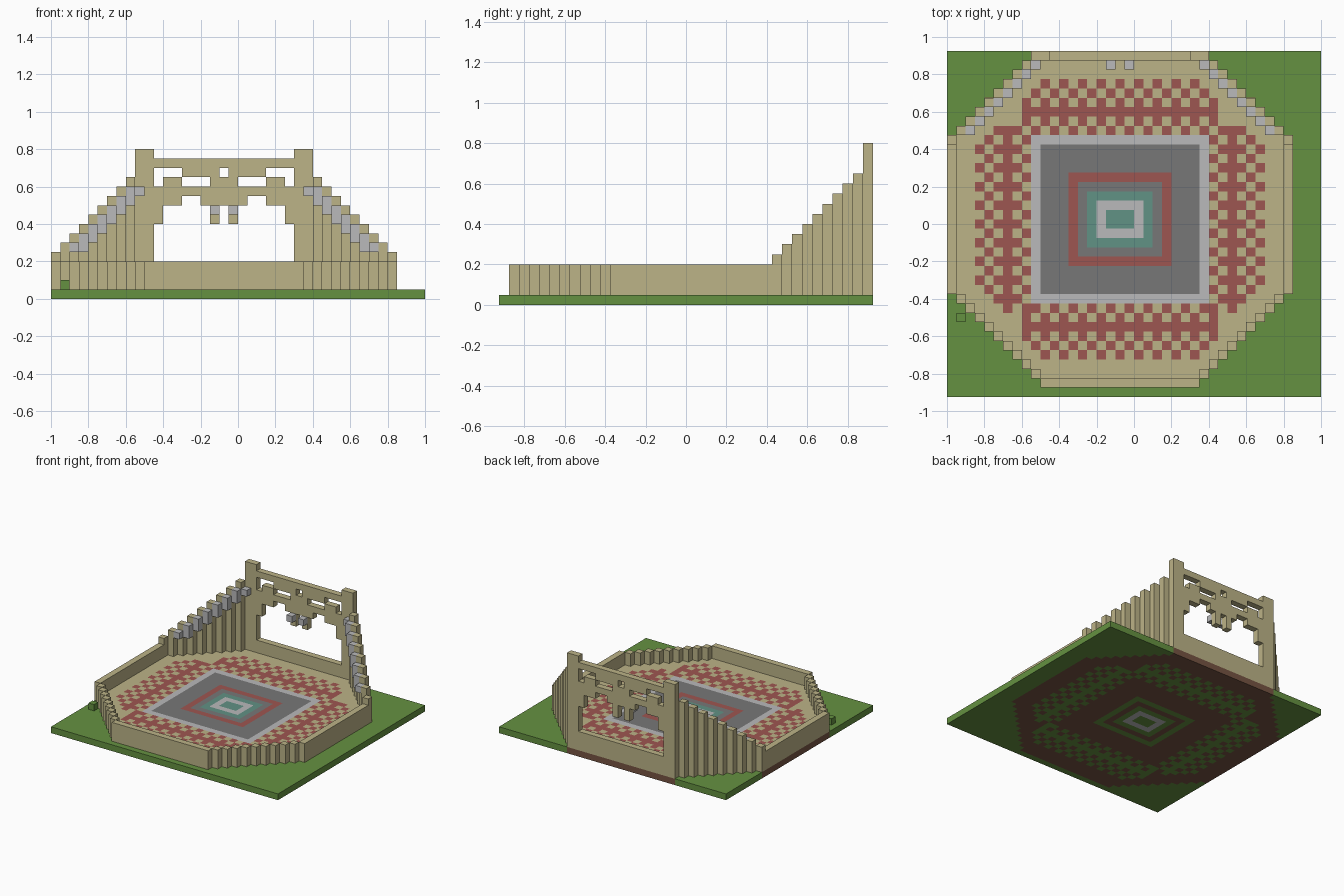
import bpy, bmesh
from mathutils import Matrix, Vector

if "Cube" in bpy.data.objects:
    bpy.data.objects.remove(bpy.data.objects["Cube"], do_unlink=True)

U = 0.05                 # block size
CX, CY = -0.075, 0.025   # arena centre


def srgb(*rgb):
    return [((v / 255 + 0.055) / 1.055) ** 2.4 for v in rgb] + [1]


COLOURS = {
    "sand": srgb(188, 179, 135),
    "grass": srgb(101, 145, 65),
    "dirt": srgb(118, 84, 66),
    "red": srgb(158, 86, 81),
    "light_stone": srgb(186, 186, 187),
    "dark_stone": srgb(119, 119, 119),
    "teal": srgb(97, 146, 133),
}
SLOT = {name: n for n, name in enumerate(COLOURS)}
MATS = []
for name, col in COLOURS.items():
    m = bpy.data.materials.new(name)
    m.use_nodes = True
    m.diffuse_color = col
    m.node_tree.nodes["Principled BSDF"].inputs["Base Color"].default_value = col
    MATS.append(m)


def finish(name, bm, mats):
    me = bpy.data.meshes.new(name)
    bm.to_mesh(me)
    bm.free()
    for m in mats:
        me.materials.append(m)
    ob = bpy.data.objects.new(name, me)
    bpy.context.collection.objects.link(ob)
    return ob


def blocks(name, colour, boxes):
    """One object from boxes given as (x0, x1, y0, y1, z0, z1)."""
    bm = bmesh.new()
    for x0, x1, y0, y1, z0, z1 in boxes:
        mid = Vector((x0 + x1, y0 + y1, z0 + z1)) / 2
        size = Matrix.Diagonal((x1 - x0, y1 - y0, z1 - z0, 1))
        bmesh.ops.create_cube(bm, size=1, matrix=Matrix.Translation(mid) @ size)
    return finish(name, bm, [MATS[SLOT[colour]]])


def both(u0, u1, y0, y1, z0, z1):
    """Box measured in blocks from the centre line, mirrored left and right."""
    if u0 == 0:
        return [(CX - u1 * U, CX + u1 * U, y0, y1, z0, z1)]
    return [(CX + u0 * U, CX + u1 * U, y0, y1, z0, z1),
            (CX - u1 * U, CX - u0 * U, y0, y1, z0, z1)]


def cell(x, y):
    """Block column, row and row distance from the arena centre."""
    dx, dy = (x - CX) / U, (y - CY) / U
    j = int(dy // 1)
    return round(dx), j, abs(j + 0.5)


def in_arena(i, j, a):
    return abs(i) <= 18 and a < 18 and abs(i) + a <= (26.5 if j >= 0 else 25.5)


def floor_colour(i, j, a):
    ring = max(abs(i), a + 0.5)
    if ring <= 9:
        if ring <= 1 or ring == 3:
            return "teal"
        if ring in (2, 9):
            return "light_stone"
        return "red" if ring == 5 else "dark_stone"
    # Seats: chequered rows around a solid aisle, on four sides
    for d, along, limit, odd in ((14.5 - a, abs(i), 8, i % 2),
                                 (15 - abs(i), a, 7.5, (j + 1) % 2)):
        if 0 <= d <= 5 and along <= limit + min(d, 2):
            if d == 3 or (odd + d) % 2 == 0:
                return "red"
    return "sand"


def under_colour(i, j, a):
    if not in_arena(i, j, a):
        return "grass"
    top = floor_colour(i, j, a)
    if top in ("red", "teal"):
        return "grass"
    return "light_stone" if max(abs(i), a + 0.5) == 2 else "dirt"


# Ground slab
bm = bmesh.new()
bmesh.ops.create_grid(bm, x_segments=40, y_segments=37, size=1,
                      matrix=Matrix.Diagonal((1, 0.925, 1, 1)))
ext = bmesh.ops.extrude_face_region(bm, geom=bm.faces[:])
bmesh.ops.translate(bm, vec=(0, 0, U),
                    verts=[v for v in ext["geom"] if isinstance(v, bmesh.types.BMVert)])
bmesh.ops.recalc_face_normals(bm, faces=bm.faces[:])
for f in bm.faces:
    p = f.calc_center_median() - f.normal * U / 2
    c = cell(p.x, p.y)
    if f.normal.z < -0.5:
        f.material_index = SLOT[under_colour(*c)]
    else:
        f.material_index = SLOT["dirt" if in_arena(*c) else "grass"]
finish("ground", bm, MATS)

# Arena floor with seats and centre court
bm = bmesh.new()
bmesh.ops.create_grid(bm, x_segments=37, y_segments=36, size=1,
                      matrix=Matrix.Translation((CX, CY, 2 * U)) @ Matrix.Diagonal((18.5 * U, 18 * U, 1, 1)))
outside = []
for f in bm.faces:
    p = f.calc_center_median()
    c = cell(p.x, p.y)
    if in_arena(*c):
        f.material_index = SLOT[floor_colour(*c)]
    else:
        outside.append(f)
bmesh.ops.delete(bm, geom=outside, context="FACES")
finish("arena_floor", bm, MATS)

# Straight low walls
blocks("front_wall", "sand", both(0, 8.5, -0.875, -0.825, U, 0.2))
blocks("side_walls", "sand", both(17.5, 18.5, -0.375, 0.425, U, 0.2)
       + both(17.5, 18.5, 0.425, 0.475, U, 0.25))

# Stepped corner walls
front, back, steps = [], [], []
for k in range(9):
    u, y = 16.5 - k, -0.425 - k * U
    front += both(u, u + 1, y, y + U, U, 0.2)
for k in range(8):
    u, y = 16.5 - k, 0.475 + k * U
    back += both(u, u + 1, y, y + U, U, 0.3 + k * U)
blocks("front_corner_walls", "sand", front)
blocks("back_corner_walls", "sand", back)

# Stone steps climbing along the back corner walls
for k in range(1, 9):
    u, y = 16.5 - k, 0.425 + k * U
    top = min(0.25 + k * U, 0.6)
    steps += both(u, u + 1, y, y + U, max(0.25, 0.15 + k * U), top)
blocks("stone_steps", "light_stone", steps)

# Tall back wall with posts, window and fretwork: (inner, outer, bottom, top)
pieces = [
    (7.5, 9.5, 0.05, 0.8),
    (0, 7.5, 0.05, 0.2),
    (6.5, 7.5, 0.4, 0.5),
    (0.5, 1.5, 0.4, 0.5),
    (0, 2.5, 0.5, 0.55), (4.5, 7.5, 0.5, 0.55),
    (0, 7.5, 0.55, 0.6),
    (0, 1.5, 0.6, 0.65), (4.5, 6.5, 0.6, 0.65),
    (0.5, 4.5, 0.65, 0.7),
    (0, 7.5, 0.7, 0.75),
]
wall = []
for u0, u1, z0, z1 in pieces:
    wall += both(u0, u1, 0.875, 0.925, z0, z1)
blocks("back_wall", "sand", wall)
blocks("hanging_stones", "light_stone", both(0.5, 1.5, 0.825, 0.875, 0.45, 0.5))

# Small bush on the grass
blocks("bush", "grass", [(-0.95, -0.9, -0.525, -0.475, U, 2 * U)])
